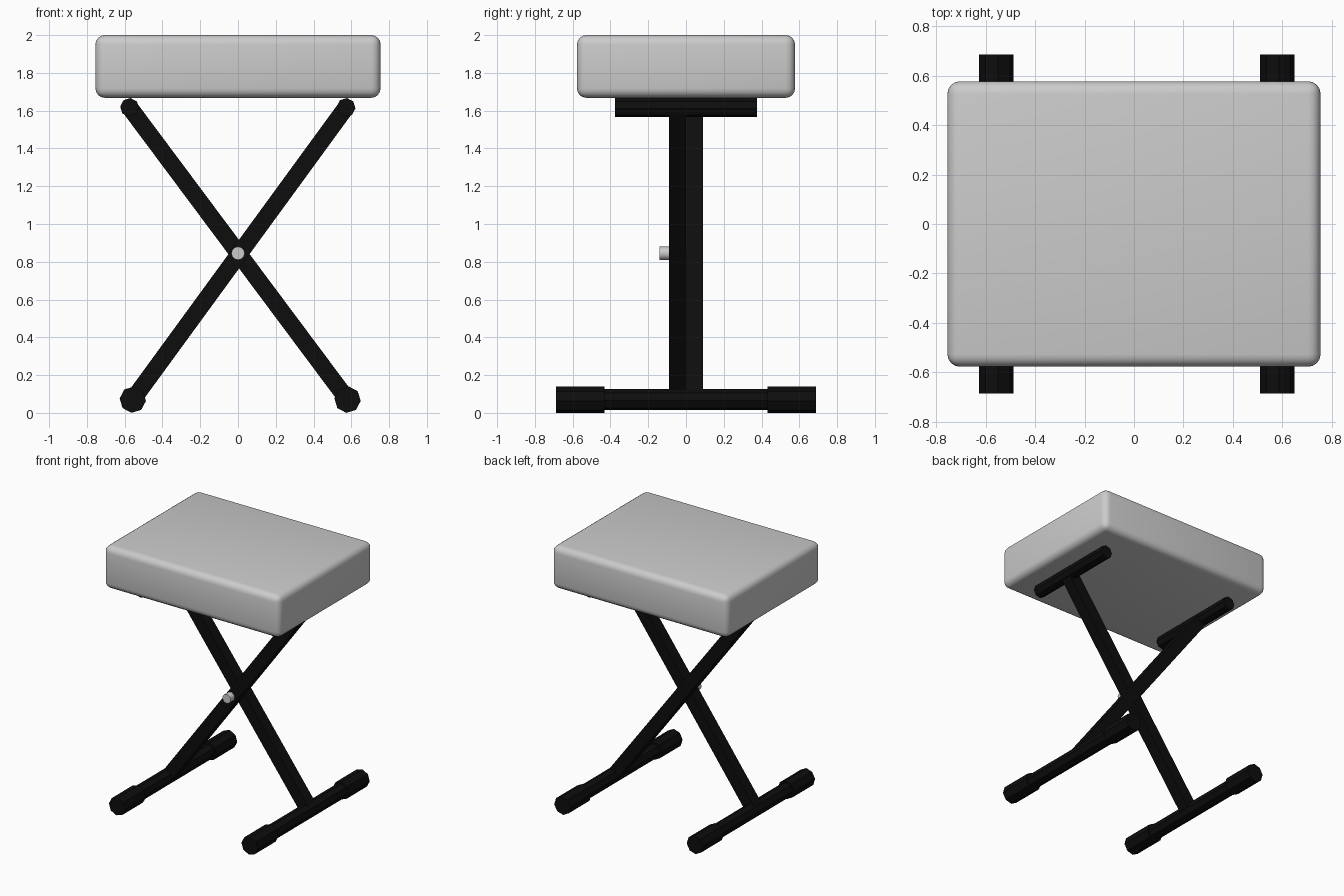
import bpy, math
from mathutils import Vector

if "Cube" in bpy.data.objects:
    bpy.data.objects.remove(bpy.data.objects["Cube"])

black = bpy.data.materials.new("black_metal")
black.diffuse_color = (0.004, 0.004, 0.004, 1)
black.use_nodes = True
black.node_tree.nodes["Principled BSDF"].inputs["Base Color"].default_value = black.diffuse_color


def rod(name, x, z, y0, y1, r, sides, spin=0.0, mat=None):
    """Faceted cylinder running along y."""
    bpy.ops.mesh.primitive_cylinder_add(
        vertices=sides, radius=r, depth=y1 - y0,
        location=(x, (y0 + y1) / 2, z), rotation=(math.pi / 2, 0, 0))
    ob = bpy.context.object
    ob.name = name
    ob.rotation_euler = (math.pi / 2, spin, 0)
    if mat:
        ob.data.materials.append(mat)
    return ob


def leg(name, top, foot, y):
    """Square bar between two points in the xz plane."""
    a, b = Vector((top[0], y, top[1])), Vector((foot[0], y, foot[1]))
    d = a - b
    bpy.ops.mesh.primitive_cube_add(size=1, location=(a + b) / 2)
    ob = bpy.context.object
    ob.name = name
    ob.scale = (0.09, 0.09, d.length)
    ob.rotation_euler = (0, math.atan2(d.x, d.z), 0)
    ob.data.materials.append(black)
    return ob


# Padded seat with rounded edges
bpy.ops.mesh.primitive_cube_add(size=1, location=(0, 0, 1.834))
seat = bpy.context.object
seat.name = "seat"
seat.scale = (1.51, 1.155, 0.332)
bpy.ops.object.transform_apply(location=False, rotation=False, scale=True)
bev = seat.modifiers.new("round", 'BEVEL')
bev.width = 0.05
bev.segments = 4
bpy.ops.object.modifier_apply(modifier="round")
bpy.ops.object.shade_smooth_by_angle(angle=math.radians(40))

# Two crossing leg frames: bar, seat support tube, foot tube, rubber caps
frames = (("front", (0.572, 1.617), (-0.557, 0.07), -0.045),
          ("back", (-0.574, 1.617), (0.58, 0.07), 0.045))
for side, top, foot, y in frames:
    leg(side + "_leg", top, foot, y)
    rod(side + "_seat_support", *top, -0.375, 0.375, 0.05, 8, 0.1, black)
    rod(side + "_foot_tube", *foot, -0.5, 0.5, 0.056, 8, 0.1, black)
    for label, s in (("near", -1), ("far", 1)):
        y0, y1 = sorted((s * 0.432, s * 0.687))
        rod(f"{side}_{label}_foot_cap", *foot, y0, y1, 0.07, 8, 0.1, black)

# Pivot bolt at the crossing
rod("pivot_bolt", 0.0, 0.845, -0.14, -0.05, 0.035, 16)
bpy.ops.object.shade_smooth_by_angle(angle=math.radians(40))
